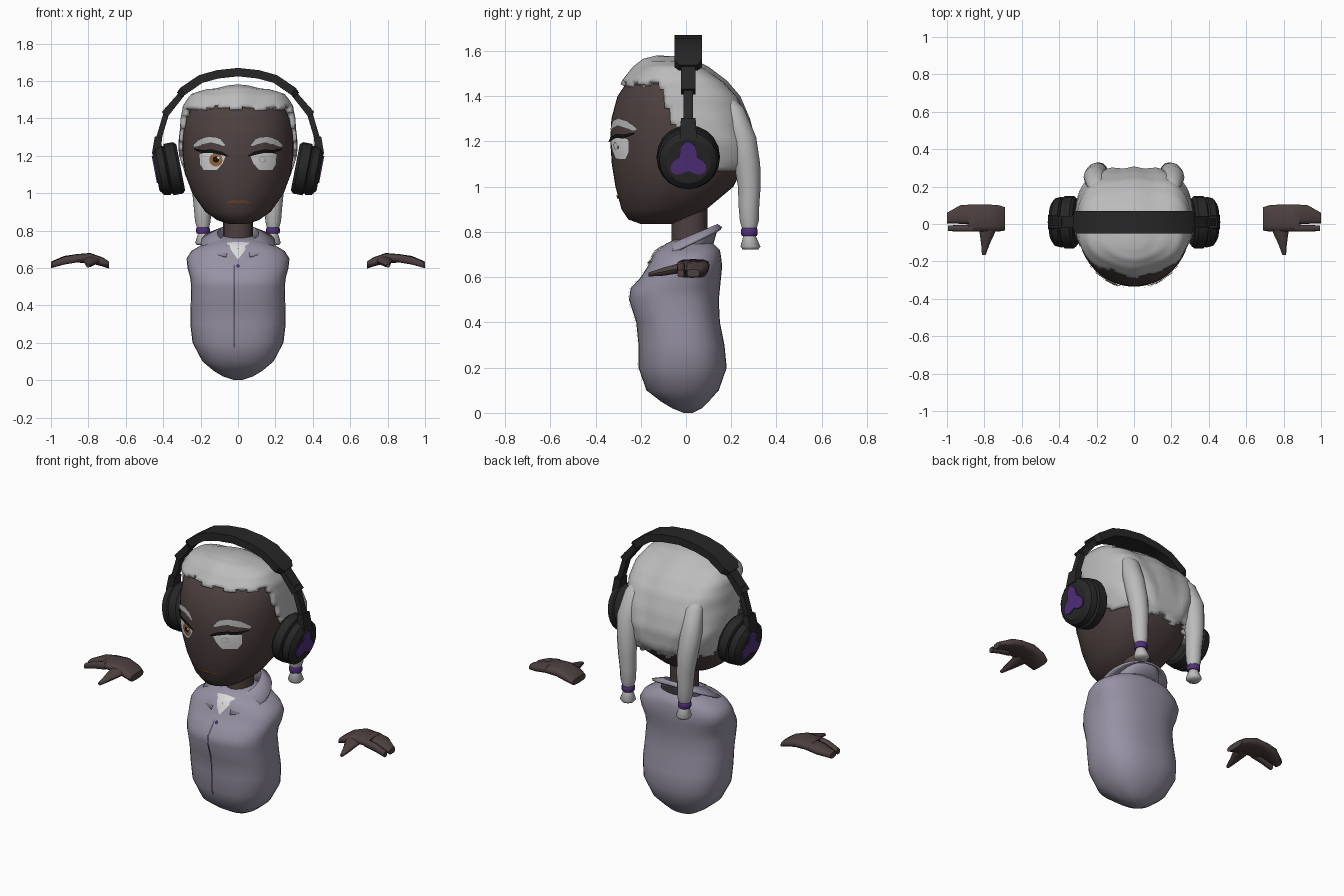
import bpy, bmesh
from math import sin, cos, pi, atan2, copysign
from mathutils import Vector

if "Cube" in bpy.data.objects:
    bpy.data.objects.remove(bpy.data.objects["Cube"])


def material(name, r, g, b):
    m = bpy.data.materials.new(name)
    m.use_nodes = True
    m.diffuse_color = (r, g, b, 1)
    m.node_tree.nodes["Principled BSDF"].inputs["Base Color"].default_value = (r, g, b, 1)
    return m


SKIN = material("dark_skin", .075, .052, .05)
HAIR = material("silver_hair", .5, .5, .5)
SHIRT = material("lilac_shirt", .31, .285, .37)
BLACK = material("headphone_black", .02, .02, .02)
PURPLE = material("purple", .08, .03, .2)
WHITE = material("white", .7, .7, .7)
AMBER = material("amber_iris", .32, .14, .05)
MOUTH = material("mouth_brown", .16, .065, .025)
LASH = material("lash_black", .006, .006, .006)
SEAM = material("seam_shadow", .1, .09, .13)


def build(name, verts, faces, mat, angle=40):
    """Mesh object with outward normals and angle-limited smooth shading."""
    bm = bmesh.new()
    vs = [bm.verts.new(v) for v in verts]
    for f in faces:
        bm.faces.new([vs[i] for i in f])
    bmesh.ops.recalc_face_normals(bm, faces=bm.faces)
    me = bpy.data.meshes.new(name)
    bm.to_mesh(me)
    bm.free()
    me.materials.append(mat)
    ob = bpy.data.objects.new(name, me)
    bpy.context.collection.objects.link(ob)
    bpy.ops.object.select_all(action="DESELECT")
    ob.select_set(True)
    bpy.context.view_layer.objects.active = ob
    bpy.ops.object.shade_smooth_by_angle(angle=angle * pi / 180)
    return ob


def loft(name, rings, mat, closed=True, caps=True, angle=40):
    n = len(rings[0])
    verts = [v for r in rings for v in r]
    faces = [(j * n + i, j * n + (i + 1) % n, (j + 1) * n + (i + 1) % n, (j + 1) * n + i)
             for j in range(len(rings) - 1) for i in range(n if closed else n - 1)]
    if caps:
        faces += [tuple(range(n)), tuple(range(len(verts) - n, len(verts)))]
    return build(name, verts, faces, mat, angle)


def power(v, e):
    return copysign(abs(v) ** e, v)


def oval(c, u, v, n=12, p=2):
    """Superellipse ring around c, spanned by the half axes u and v."""
    return [Vector(c) + Vector(u) * power(cos(2 * pi * i / n), 2 / p)
            + Vector(v) * power(sin(2 * pi * i / n), 2 / p) for i in range(n)]


def body_ring(row, n, pf, pb):
    """Horizontal ring from a row of height, half width, front y, back y."""
    z, hx, yf, yb = row
    ring = []
    for i in range(n):
        s, c = sin(2 * pi * i / n), cos(2 * pi * i / n)
        e = 2 / (pf if c > 0 else pb)
        ring.append(Vector((hx * power(s, e), (yf + yb) / 2 - (yb - yf) / 2 * power(c, e), z)))
    return ring


def row_at(table, z):
    for a, b in zip(table, table[1:]):
        if a[0] <= z <= b[0]:
            t = (z - a[0]) / (b[0] - a[0])
            return [p + (q - p) * t for p, q in zip(a, b)]


def on_front(surf, x, z, lift):
    """Point lying just in front of a lofted surface."""
    table, p = surf
    _, hx, yf, yb = row_at(table, z)
    depth = max(0, 1 - abs(x / hx) ** p) ** (1 / p)
    return Vector((x, (yf + yb) / 2 - (yb - yf) / 2 * depth - lift, z))


def patch(name, surf, outline, lift, mat):
    cx = sum(p[0] for p in outline) / len(outline)
    cz = sum(p[1] for p in outline) / len(outline)
    rings = [[on_front(surf, cx + (x - cx) * k, cz + (z - cz) * k, lift) for x, z in outline]
             for k in (1, .7, .4, .1)]
    ob = loft(name, rings, mat, caps=False)
    return ob


def disc(name, surf, x, z, r, lift, mat):
    patch(name, surf, [(x + r * cos(i * pi / 8), z + r * sin(i * pi / 8)) for i in range(16)], lift, mat)


def strip(name, surf, path, width, lift, mat):
    """Tapered ribbon draped along a path of (x, z) points."""
    pts = [Vector(p) for p in path]
    rows = []
    for i, p in enumerate(pts):
        d = (pts[min(i + 1, len(pts) - 1)] - pts[max(i - 1, 0)]).normalized()
        w = width / 2 * (.35 if i in (0, len(pts) - 1) else 1)
        rows.append([on_front(surf, p.x - k * d.y * w, p.y + k * d.x * w, lift) for k in (-1, 0, 1)])
    loft(name, rows, mat, closed=False, caps=False)


# Head
head = [(.835, .05, -.2, -.06), (.855, .11, -.255, .0), (.9, .175, -.285, .09),
        (1.0, .245, -.312, .21), (1.1, .282, -.328, .26), (1.2, .297, -.335, .275),
        (1.3, .297, -.33, .26), (1.4, .28, -.303, .21), (1.5, .22, -.235, .12), (1.55, .1, -.15, .04)]
face = (head, 2)
loft("head", [body_ring(r, 48, 2, 2.6) for r in head], SKIN, angle=60)
loft("neck", [oval((0, .015, z), (.08, 0, 0), (0, .08, 0), 16) for z in (.68, .95)], SKIN)

# Hair shell with ridged strands, cut along the hairline
hair_rows = [(1.03, .27, -.31, .265), (1.1, .298, -.33, .3), (1.2, .315, -.335, .308), (1.3, .323, -.33, .283),
             (1.4, .318, -.312, .24), (1.47, .298, -.282, .18), (1.53, .25, -.235, .1),
             (1.565, .17, -.19, .03), (1.58, .06, -.13, -.04)]


def hairline(y):
    if y < -.12:
        return 1.46
    if y < -.06:
        return 1.46 - 3 * (y + .12)
    return max(1.05, 1.28 - 1.25 * (y + .06))


rings = []
for a, b in zip(hair_rows, hair_rows[1:]):
    rings += [body_ring(row_at(hair_rows, a[0] + (b[0] - a[0]) * k / 4), 80, 2, 3) for k in range(4)]
rings.append(body_ring(hair_rows[-1], 80, 2, 3))
for ring in rings:
    for v in ring:
        strand = .5 * cos(16 * atan2(v.x, v.z - .9)) - .5
        v += Vector((v.x, v.y, v.z - 1.2)).normalized() * .012 * strand
hair = loft("hair", rings, HAIR, angle=60)
bm = bmesh.new()
bm.from_mesh(hair.data)
low = []
for f in bm.faces:
    c = f.calc_center_median()
    if c.z < hairline(c.y) + .012 * sin(40 * c.x + 25 * c.y):
        low.append(f)
bmesh.ops.delete(bm, geom=low, context="FACES")
bm.to_mesh(hair.data)
bm.free()
thick = hair.modifiers.new("thickness", "SOLIDIFY")
thick.thickness = .03
thick.offset = -1

# Torso
torso = [(0, .02, -.01, .03), (.02, .08, -.06, .07), (.05, .13, -.11, .1), (.1, .19, -.175, .145),
         (.2, .243, -.21, .18), (.3, .255, -.21, .17), (.4, .253, -.22, .15), (.5, .25, -.252, .145),
         (.55, .256, -.245, .15), (.6, .27, -.2, .155), (.65, .275, -.168, .16), (.69, .25, -.15, .155),
         (.72, .2, -.13, .15), (.75, .12, -.085, .12), (.77, .08, -.04, .08)]
chest = (torso, 2.4)
loft("torso", [body_ring(r, 36, 2.4, 2.4) for r in torso], SHIRT, angle=60)
strip("placket_seam", chest, [(-.02, .17 + .025 * i) for i in range(19)], .01, .006, SEAM)
disc("top_button", chest, 0, .61, .009, .009, PURPLE)
patch("undershirt", chest, [(-.06, .735), (0, .74), (.06, .735), (.03, .685), (0, .645), (-.03, .685)], .006, WHITE)

# Folded collar, open at the front
rows = []
for i in range(25):
    t = .33 + (2 * pi - .66) * i / 24
    s, c = sin(t), cos(t)
    rows.append([Vector((.13 * s, .01 - .1 * c, .71 - .04 * c)),
                 Vector((.11 * s, .02 - .12 * c, .785 - .05 * c)),
                 Vector((.2 * s, -.01 - .17 * c, .74 - .08 * c))])
collar = loft("collar", rows, SHIRT, closed=False, caps=False)
collar.modifiers.new("thickness", "SOLIDIFY").thickness = .012


# Headphone bars: rectangular sections along a path of (x, z, depth, thickness)
def bar(name, path):
    rings = []
    for i, (x, z, w, t) in enumerate(path):
        a, b = path[max(i - 1, 0)], path[min(i + 1, len(path) - 1)]
        d = Vector((b[0] - a[0], 0, b[1] - a[1])).normalized()
        n = Vector((-d.z, 0, d.x)) * t / 2
        y = Vector((0, w / 2, 0))
        c = Vector((x, .01, z))
        rings.append([c + n + y, c + n - y, c - n - y, c - n + y])
    loft(name, rings, BLACK, angle=20)


half = [(.315, 1.525, .08, .035), (.295, 1.545, .12, .045), (.2, 1.61, .12, .045), (.11, 1.635, .12, .045)]
bar("headband", half + [(0, 1.647, .12, .045)] + [(-x, z, w, t) for x, z, w, t in reversed(half)])

for s, side in ((1, "left"), (-1, "right")):
    # Headphone arm and cup
    bar(side + "_slider", [(s * .28, 1.555, .065, .03), (s * .392, 1.42, .065, .04)])
    bar(side + "_arm", [(s * .375, 1.455, .04, .03), (s * .43, 1.27, .04, .03)])
    bar(side + "_yoke", [(s * .425, 1.3, .065, .04), (s * .438, 1.21, .075, .045)])
    tilt = .19
    axis = Vector((s * cos(tilt), 0, -sin(tilt)))
    up = Vector((s * s * sin(tilt) * s, 0, cos(tilt)))
    across = Vector((0, 1, 0))
    hub = Vector((s * .375, .01, 1.125))
    profile = [(-.07, .09), (-.07, .125), (-.055, .14), (-.005, .14), (.002, .125), (.01, .136),
               (.045, .128), (.062, .105), (.065, .1)]
    loft(side + "_ear_cup", [oval(hub + axis * t, across * r, up * r, 20) for t, r in profile], BLACK, angle=30)
    trefoil = []
    for t in (.06, .071):
        trefoil.append([])
        for i in range(36):
            a = i * pi / 18
            r = .066 + .022 * cos(3 * a)
            trefoil[-1].append(hub + axis * t + up * r * cos(a) + across * r * sin(a))
    loft(side + "_cup_emblem", trefoil, PURPLE)

    # Braid, tie and tuft
    def tube(name, path, mat):
        loft(name, [oval((s * x, y, z), (r, 0, 0), (0, r, 0), 12) for x, y, z, r in path], mat, angle=60)

    tube(side + "_braid", [(.187, .28, .81, .031), (.188, .28, .85, .042), (.19, .278, .92, .046),
                           (.194, .28, 1.0, .05), (.2, .27, 1.1, .058), (.21, .25, 1.22, .06),
                           (.2, .205, 1.35, .05), (.19, .15, 1.42, .03)], HAIR)
    tube(side + "_braid_tie", [(.187, .28, z, r) for z, r in ((.783, .033), (.79, .037), (.81, .037), (.817, .033))], PURPLE)
    tube(side + "_braid_tuft", [(.185, .285, .722, .034), (.185, .285, .735, .044), (.187, .28, .79, .025)], HAIR)

    # Eye, lashes and brow
    eye = [(-.072, .03), (-.03, .048), (.03, .053), (.068, .04), (.064, -.015), (.045, -.045), (-.025, -.045), (-.055, -.01)]
    patch(side + "_eye", face, [(s * (.138 + x), 1.168 + z) for x, z in eye], .006, WHITE)
    if s < 0:
        disc("right_iris", face, -.118, 1.178, .036, .009, AMBER)
        disc("right_pupil", face, -.118, 1.18, .017, .011, LASH)
        disc("right_glint", face, -.105, 1.19, .007, .013, WHITE)
    else:
        disc("left_iris", face, .13, 1.18, .018, .009, HAIR)
        disc("left_pupil", face, .13, 1.18, .013, .011, WHITE)
    strip(side + "_lashes", face, [(s * x, z) for x, z in ((.055, 1.198), (.09, 1.213), (.14, 1.224),
                                                         (.19, 1.222), (.235, 1.236))], .018, .012, LASH)
    strip(side + "_brow", face, [(s * x, z) for x, z in ((.07, 1.252), (.1, 1.275), (.145, 1.286),
                                                       (.195, 1.275), (.238, 1.25))], .034, .009, HAIR)

    # Hand: palm, finger block, forefinger and thumb
    def finger(name, path):
        loft(name, [oval((s * x, (a + b) / 2, (c + d) / 2), (0, (b - a) / 2, 0), (0, 0, (d - c) / 2), 12, 3)
                    for x, a, b, c, d in path], SKIN, angle=50)

    finger(side + "_palm", [(.69, -.035, .09, .597, .635), (.72, -.04, .1, .607, .655),
                            (.79, -.04, .105, .625, .68), (.885, -.04, .105, .63, .672)])
    finger(side + "_fingers", [(.86, .001, .105, .63, .674), (.93, .001, .1, .618, .664), (1.0, .004, .06, .6, .634)])
    finger(side + "_forefinger", [(.86, -.04, -.003, .63, .672), (.93, -.04, -.005, .618, .66), (.995, -.038, -.008, .6, .632)])
    loft(side + "_thumb", [oval((s * x, y, z), (r, 0, 0), (0, 0, h), 10) for x, y, z, r, h in
                           ((.78, .0, .645, .05, .025), (.785, -.05, .635, .04, .022),
                            (.795, -.11, .622, .022, .018), (.803, -.165, .612, .01, .009))], SKIN)

# Mouth
strip("mouth", face, [(-.065, .947), (-.03, .956), (0, .952), (.03, .956), (.065, .947)], .016, .006, MOUTH)
